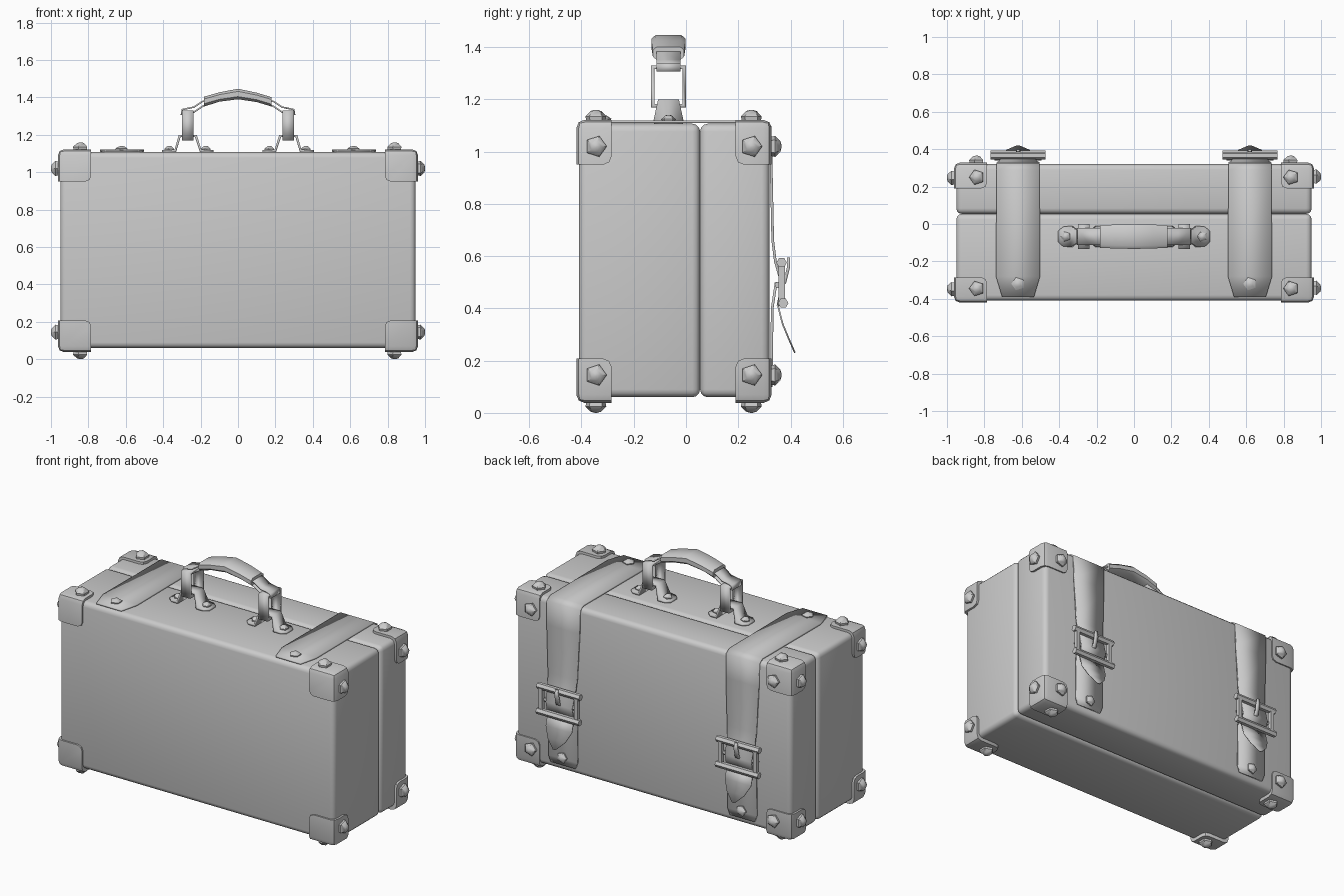
import bpy, bmesh, math
from mathutils import Vector, Matrix

if "Cube" in bpy.data.objects:
    bpy.data.objects.remove(bpy.data.objects["Cube"])


def finish(name, bm, angle=40):
    bmesh.ops.recalc_face_normals(bm, faces=bm.faces)
    me = bpy.data.meshes.new(name)
    bm.to_mesh(me)
    bm.free()
    ob = bpy.data.objects.new(name, me)
    bpy.context.collection.objects.link(ob)
    bpy.ops.object.select_all(action='DESELECT')
    ob.select_set(True)
    bpy.context.view_layer.objects.active = ob
    bpy.ops.object.shade_smooth_by_angle(angle=math.radians(angle))
    return ob


def box(name, lo, hi, bevel=0.0, segs=2, pick=None):
    """Box between two corners; pick(edge) chooses which edges are bevelled."""
    lo, hi = Vector(lo), Vector(hi)
    bm = bmesh.new()
    bmesh.ops.create_cube(bm, size=1)
    for v in bm.verts:
        v.co = Vector([(lo[i] + hi[i]) / 2 + v.co[i] * (hi[i] - lo[i]) for i in range(3)])
    if bevel:
        edges = [e for e in bm.edges if pick is None or pick(e)]
        bmesh.ops.bevel(bm, geom=edges, offset=bevel, segments=segs, profile=0.5, affect='EDGES')
    return finish(name, bm)


def ribbon(name, pts, centre, along, thick, closed=False):
    """Strip through (u, z, half width); u runs along y or x, width along the other."""
    bm = bmesh.new()
    rows = []
    for u, z, w in pts:
        row = []
        for s in (-1, 1):
            co = (centre + s * w, u, z) if along == 'y' else (u, centre + s * w, z)
            row.append(bm.verts.new(co))
        rows.append(row)
    if closed:
        rows.append(rows[0])
    for a, b in zip(rows, rows[1:]):
        bm.faces.new((a[0], a[1], b[1], b[0]))
    ob = finish(name, bm)
    m = ob.modifiers.new('thickness', 'SOLIDIFY')
    m.thickness, m.offset, m.use_even_offset = thick, 0, True
    return ob


def rings_mesh(name, rings, angle=40, matrix=None):
    """Loft through closed rings of points, capped at both ends."""
    bm = bmesh.new()
    rows = [[bm.verts.new(p) for p in r] for r in rings]
    n = len(rows[0])
    for a, b in zip(rows, rows[1:]):
        for i in range(n):
            bm.faces.new((a[i], a[(i + 1) % n], b[(i + 1) % n], b[i]))
    bm.faces.new(rows[0])
    bm.faces.new(rows[-1])
    if matrix:
        bm.transform(matrix)
    return finish(name, bm, angle)


def rivet(name, pos, direction, r=0.042, h=0.038):
    """Five-sided domed stud."""
    rings = []
    for k, t in ((0.9, -0.2), (1.0, 0.35), (0.5, 0.88), (0.1, 1.0)):
        rings.append([(k * r * math.cos(i * math.tau / 5), k * r * math.sin(i * math.tau / 5), t * h)
                      for i in range(5)])
    rot = Vector(direction).to_track_quat('Z', 'Y').to_matrix().to_4x4()
    return rings_mesh(name, rings, 45, Matrix.Translation(pos) @ rot)


def bar(name, x, y, z, half, r):
    """Six-sided bar running along x."""
    ring = [(r * math.cos(i * math.tau / 6), r * math.sin(i * math.tau / 6)) for i in range(6)]
    return rings_mesh(name, [[(x + s * half, y + a, z + b) for a, b in ring] for s in (-1, 1)])


# Two halves of the case, meeting in a V-shaped seam
box('case_front_half', (-0.95, -0.41, 0.06), (0.95, 0.054, 1.107), 0.03, 3)
box('case_back_half', (-0.95, 0.054, 0.06), (0.95, 0.32, 1.107), 0.03, 3)

# Corner caps with studs
for sx in (-1, 1):
    for y_out, y_in in ((-0.42, -0.285), (0.328, 0.19)):
        for z_out, z_in in ((0.038, 0.208), (1.122, 0.95)):
            outer = Vector((sx * 0.963, y_out, z_out))
            inner = Vector((sx * 0.785, y_in, z_in))

            def at_corner(e, o=outer, i=inner):
                return any((v.co - c).length < 1e-4 for v in e.verts for c in (o, i))

            lo = [min(a, b) for a, b in zip(outer, inner)]
            hi = [max(a, b) for a, b in zip(outer, inner)]
            box('corner_cap', lo, hi, 0.032, 2, at_corner)
            yc = -0.345 if y_out < 0 else 0.25
            zc = 0.145 if z_out < 0.5 else 1.02
            up = -1 if z_out < 0.5 else 1
            rivet('cap_side_stud', (sx * 0.963, yc, zc), (sx, 0, 0))
            rivet('cap_end_stud', (sx * 0.84, yc, z_out), (0, 0, up))
            if y_out > 0:
                rivet('cap_back_stud', (sx * 0.84, y_out, zc), (0, 1, 0))

# Straps with buckles
for sx in (-1, 1):
    x = sx * 0.62
    ribbon('strap_upper', [(-0.39, 1.112, 0.085), (-0.28, 1.115, 0.118), (0.29, 1.115, 0.115),
                           (0.322, 1.095, 0.115), (0.326, 0.95, 0.113), (0.332, 0.66, 0.1),
                           (0.342, 0.58, 0.095), (0.368, 0.49, 0.09), (0.352, 0.41, 0.09)],
           x, 'y', 0.01)
    ribbon('strap_tail', [(0.352, 0.41, 0.09), (0.37, 0.34, 0.09), (0.395, 0.28, 0.06),
                          (0.417, 0.23, 0.008)], x, 'y', 0.006)
    ribbon('strap_lower', [(0.345, 0.5, 0.1), (0.33, 0.4, 0.1), (0.327, 0.14, 0.1),
                           (0.326, 0.1, 0.085)], x, 'y', 0.01)
    rivet('strap_front_stud', (x, -0.32, 1.118), (0, 0, 1), 0.036, 0.022)
    rivet('strap_back_stud', (x, 0.332, 0.15), (0, 1, 0), 0.035, 0.028)
    bar('buckle_top_bar', x, 0.366, 0.575, 0.148, 0.02)
    bar('buckle_bottom_bar', x, 0.372, 0.42, 0.148, 0.02)
    bar('buckle_middle_bar', x, 0.352, 0.49, 0.125, 0.013)
    for s in (-1, 1):
        px = x + s * 0.122
        box('buckle_post', (px - 0.012, 0.355, 0.42), (px + 0.012, 0.379, 0.575))
    ribbon('buckle_prong', [(0.35, 0.485, 0.012), (0.378, 0.5, 0.012), (0.393, 0.56, 0.012),
                            (0.392, 0.595, 0.008)], x, 'y', 0.012)

# Handle mounts: bracket, ring and strap loop on each side
YC = -0.067
for sx in (-1, 1):
    ribbon('handle_bracket', [(sx * u, z, w) for u, z, w in (
        (0.405, 1.112, 0.03), (0.38, 1.112, 0.052), (0.335, 1.115, 0.057), (0.312, 1.193, 0.04),
        (0.225, 1.193, 0.04), (0.2, 1.115, 0.057), (0.155, 1.112, 0.052), (0.13, 1.112, 0.03))],
        YC, 'x', 0.012)
    for u in (0.365, 0.17):
        rivet('bracket_stud', (sx * u, YC, 1.116), (0, 0, 1), 0.028, 0.025)
    ribbon('handle_ring', [(YC - 0.061, 1.175, 0.031), (YC + 0.061, 1.175, 0.031),
                           (YC + 0.061, 1.323, 0.031), (YC - 0.061, 1.323, 0.031)],
           sx * 0.268, 'y', 0.013, True)
    ribbon('handle_strap', [(sx * u, z, 0.046) for u, z in (
        (0.12, 1.39), (0.19, 1.378), (0.235, 1.348), (0.298, 1.335), (0.302, 1.311),
        (0.25, 1.311), (0.19, 1.352), (0.12, 1.375))], YC, 'x', 0.008)

# Padded grip, arched to a low peak
section = [(-1, -0.5), (-0.75, -1), (0.75, -1), (1, -0.5), (1, 0.5), (0.75, 1), (-0.75, 1), (-1, 0.5)]
stations = [(-0.183, 1.378, 0.025, 0.06), (-0.1, 1.402, 0.025, 0.064), (0.0, 1.418, 0.028, 0.066),
            (0.1, 1.4, 0.025, 0.064), (0.18, 1.376, 0.025, 0.06)]
rings_mesh('handle_grip', [[(x, YC + a * hy, zc + b * hz) for a, b in section]
                           for x, zc, hz, hy in stations])
